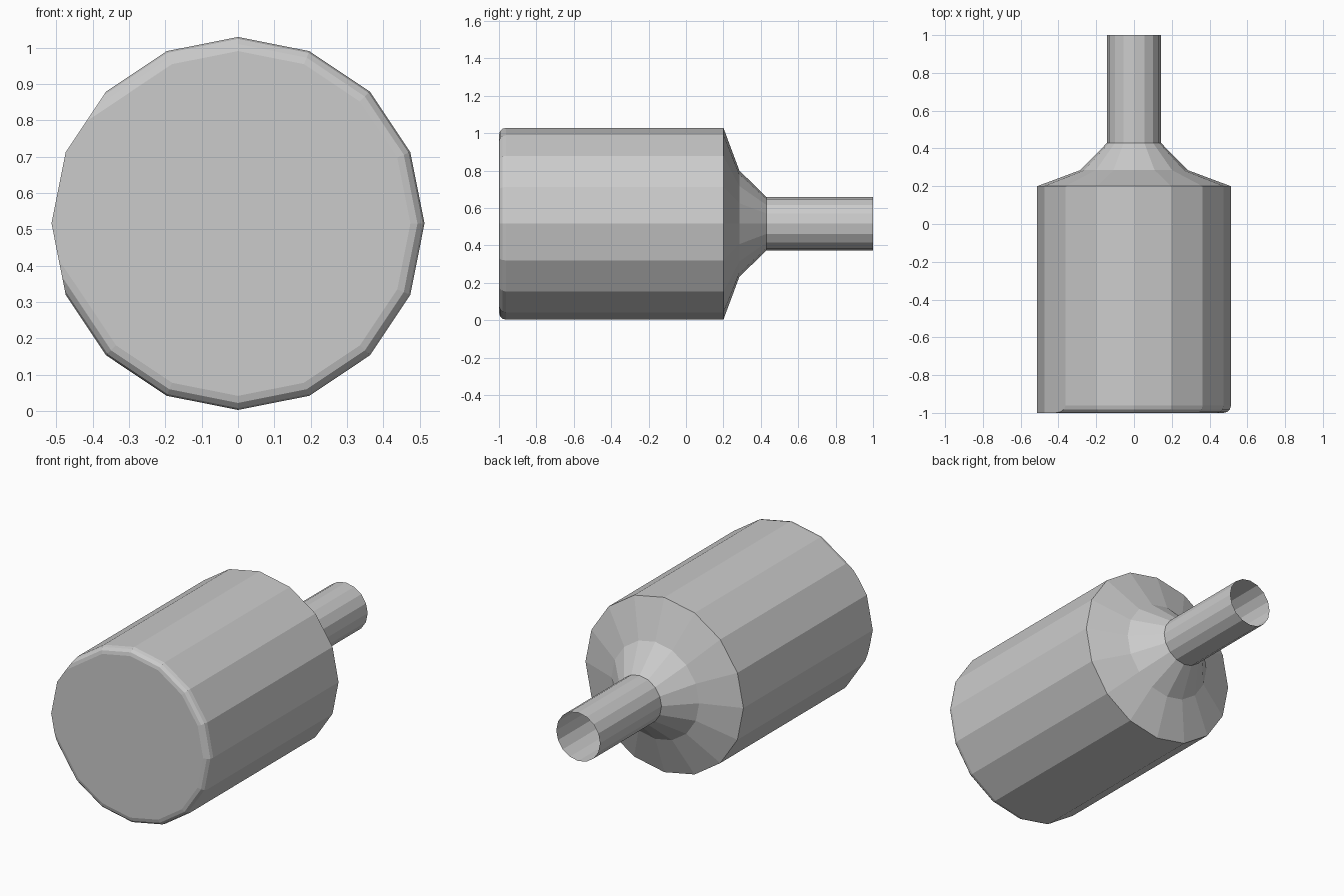
import bpy, bmesh, math

if "Cube" in bpy.data.objects:
    bpy.data.objects.remove(bpy.data.objects["Cube"])

SIDES = 16
CENTRE_Z = 0.516
# profile along the axis: (y, radius)
PROFILE = [(-1.0, 0.513), (0.2, 0.513), (0.285, 0.285), (0.43, 0.142), (1.0, 0.142)]

bm = bmesh.new()

# rings of the body, shoulder and neck
rings = []
for y, r in PROFILE:
    ring = []
    for i in range(SIDES):
        a = 2 * math.pi * i / SIDES
        ring.append(bm.verts.new((r * math.cos(a), y, CENTRE_Z + r * math.sin(a))))
    rings.append(ring)

# walls between rings; the neck end stays open
for a, b in zip(rings, rings[1:]):
    for i in range(SIDES):
        j = (i + 1) % SIDES
        bm.faces.new((a[i], b[i], b[j], a[j]))

# closed front
front = bm.faces.new(rings[0])
bmesh.ops.recalc_face_normals(bm, faces=bm.faces[:])
front.normal_update()
if front.normal.y > 0:
    bmesh.ops.reverse_faces(bm, faces=bm.faces[:])

# rounded front rim, left sharp on the upper left edges
skip = {6, 7, 8}
edges = []
for i in range(SIDES):
    if i not in skip:
        edges.append(bm.edges.get((rings[0][i], rings[0][(i + 1) % SIDES])))
bmesh.ops.bevel(bm, geom=edges, offset=0.038, offset_type='OFFSET', segments=3,
                profile=0.5, affect='EDGES')

mesh = bpy.data.meshes.new("bottle")
bm.to_mesh(mesh)
bm.free()
bottle = bpy.data.objects.new("bottle", mesh)
bpy.context.collection.objects.link(bottle)
